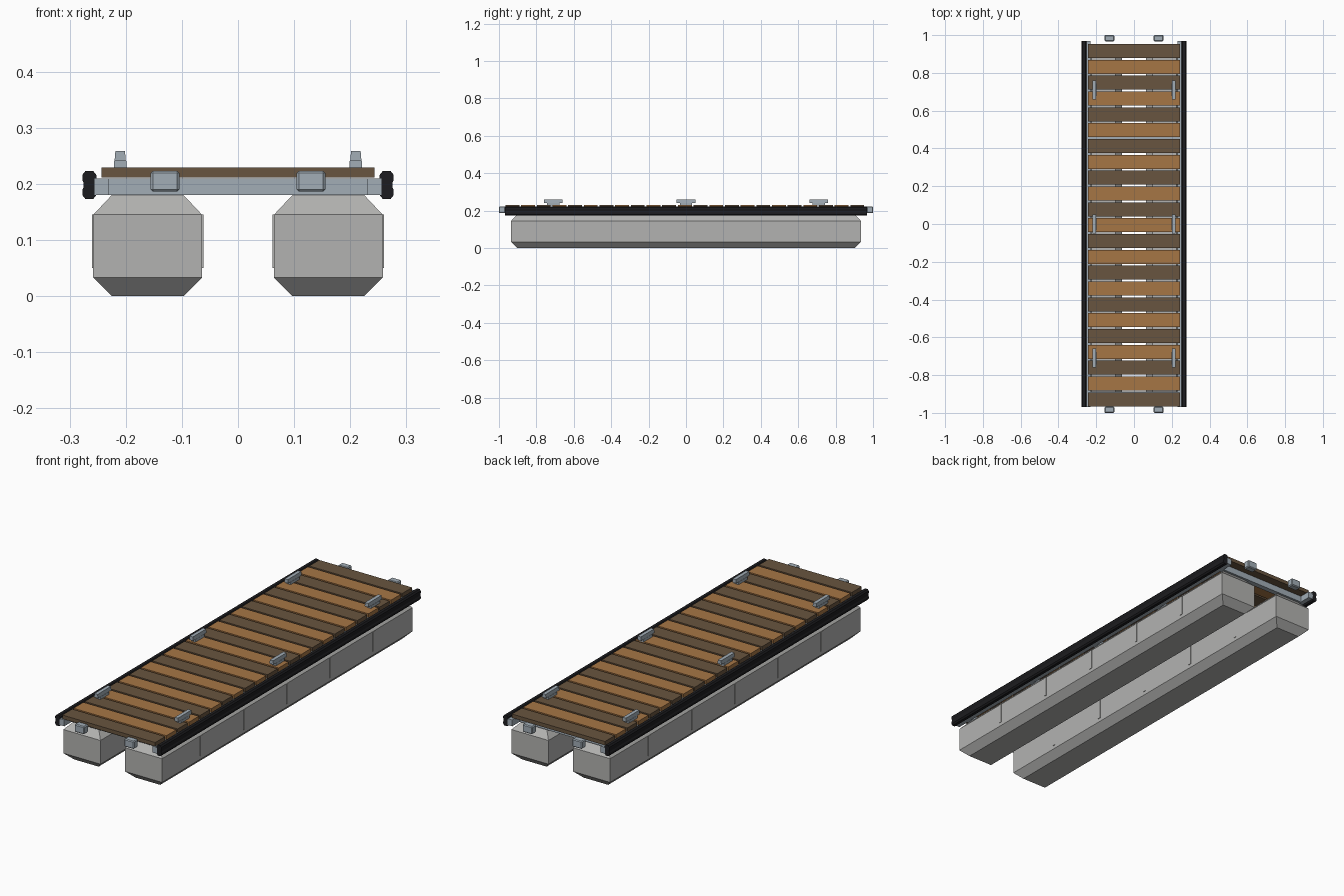
import bpy, bmesh

if "Cube" in bpy.data.objects:
    bpy.data.objects.remove(bpy.data.objects["Cube"])


def material(name, rgb):
    m = bpy.data.materials.new(name)
    m.diffuse_color = (*rgb, 1)
    m.use_nodes = True
    m.node_tree.nodes["Principled BSDF"].inputs["Base Color"].default_value = m.diffuse_color
    return m


ALU = material("galvanised_metal", (0.36, 0.42, 0.47))
RUBBER = material("black_rubber", (0.012, 0.012, 0.014))
WOOD_A = material("dark_wood", (0.14, 0.09, 0.05))
WOOD_B = material("light_wood", (0.38, 0.18, 0.06))
FLOAT = material("float_grey", (0.45, 0.45, 0.44))


def finish(name, bm, mat, bevel=0):
    bmesh.ops.recalc_face_normals(bm, faces=bm.faces)
    me = bpy.data.meshes.new(name)
    bm.to_mesh(me)
    bm.free()
    me.materials.append(mat)
    ob = bpy.data.objects.new(name, me)
    bpy.context.collection.objects.link(ob)
    if bevel:
        mod = ob.modifiers.new("bevel", 'BEVEL')
        mod.width = bevel
        mod.segments = 1
    return ob


def loft(name, cx, cy, sections, mat, bevel=0):
    """Stack of rectangles (z, half x, half y), capped at both ends."""
    bm = bmesh.new()
    rings = [[bm.verts.new((cx + sx * hx, cy + sy * hy, z))
              for sx, sy in ((-1, -1), (1, -1), (1, 1), (-1, 1))]
             for z, hx, hy in sections]
    bm.faces.new(rings[0])
    bm.faces.new(rings[-1])
    for a, b in zip(rings, rings[1:]):
        for i in range(4):
            j = (i + 1) % 4
            bm.faces.new((a[i], a[j], b[j], b[i]))
    return finish(name, bm, mat, bevel)


def box(name, x0, x1, y0, y1, z0, z1, mat, bevel=0):
    hx, hy = (x1 - x0) / 2, (y1 - y0) / 2
    return loft(name, (x0 + x1) / 2, (y0 + y1) / 2, [(z0, hx, hy), (z1, hx, hy)], mat, bevel)


def extrude_y(name, profile, half, mat):
    bm = bmesh.new()
    face = bm.faces.new([bm.verts.new((x, -half, z)) for x, z in profile])
    ext = bmesh.ops.extrude_face_region(bm, geom=[face])["geom"]
    bmesh.ops.translate(bm, vec=(0, 2 * half, 0),
                        verts=[v for v in ext if isinstance(v, bmesh.types.BMVert)])
    return finish(name, bm, mat)


for s, side in ((-1, "left"), (1, "right")):
    # chamfered pontoon with thin vertical ribs on both flanks
    px = s * 0.161
    loft(f"pontoon_{side}", px, 0,
         [(0, 0.064, 0.902), (0.033, 0.097, 0.935), (0.145, 0.097, 0.935), (0.18, 0.064, 0.902)], FLOAT)
    for i in range(5):
        y = (i - 2) * 0.322
        for f in (-1, 1):
            x = px + f * 0.097
            box(f"pontoon_rib_{side}_{i}", x - 0.0025, x + 0.0025, y - 0.007, y + 0.007, 0.05, 0.145, FLOAT)

    # long frame beam
    cx = s * 0.243
    box(f"side_beam_{side}", cx - 0.0125, cx + 0.0125, -0.968, 0.968, 0.18, 0.21, ALU)

    # dog-bone rubber fender
    half = [(0.007, 0.025), (0.0125, 0.018), (0.0125, 0.009), (0.010, 0.004)]
    right = half + [(x, -z) for x, z in reversed(half)]
    loop = right + [(-x, z) for x, z in reversed(right)]
    extrude_y(f"fender_{side}", [(s * 0.265 + x, 0.198 + z) for x, z in loop], 0.968, RUBBER)

    # mooring cleats
    for i, y in enumerate((-0.71, 0, 0.71)):
        loft(f"cleat_base_{side}_{i}", s * 0.21, y, [(0.228, 0.011, 0.033), (0.241, 0.011, 0.033)], ALU)
        loft(f"cleat_horn_{side}_{i}", s * 0.21, y, [(0.241, 0.010, 0.050), (0.259, 0.0085, 0.050)], ALU)

    # coupling blocks on the short ends
    bx = s * 0.13
    for e, end in ((-1, "front"), (1, "back")):
        y0, y1 = sorted((e * 0.967, e * 1.0))
        box(f"coupler_{end}_{side}", bx - 0.0255, bx + 0.0255, y0, y1, 0.186, 0.223, ALU, 0.004)

# cross beams between the side beams
for i in range(5):
    y = (i - 2) * 0.45
    box(f"cross_beam_{i}", -0.231, 0.231, y - 0.0125, y + 0.0125, 0.18, 0.21, ALU)

# deck planks in alternating tones
for i in range(23):
    y = -0.928 + i * 0.0838
    box(f"plank_{i:02d}", -0.243, 0.243, y - 0.037, y + 0.037, 0.211, 0.229, WOOD_B if i % 2 else WOOD_A)
